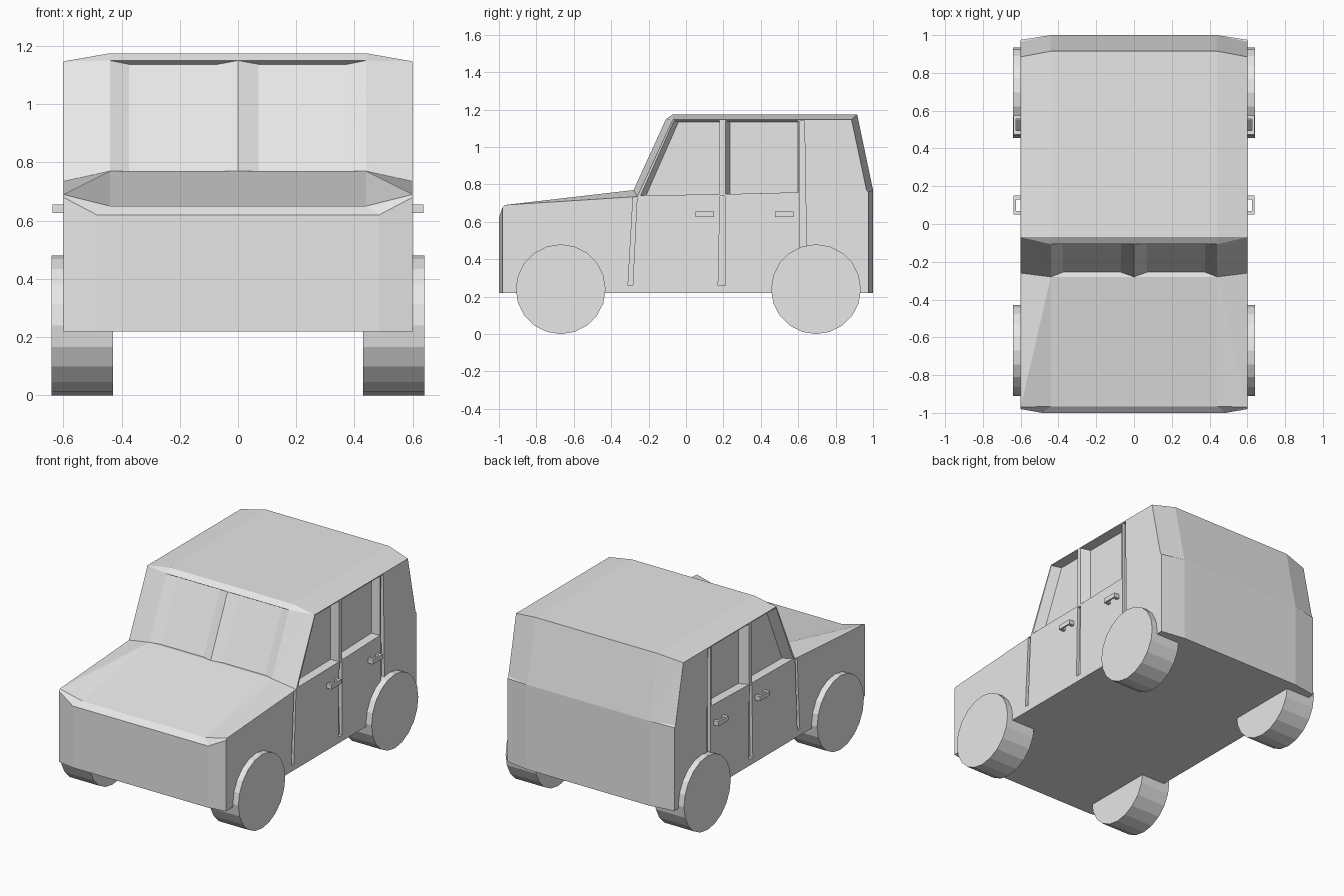
import bpy, bmesh, math
from mathutils import Vector

cube = bpy.data.objects.get("Cube")
if cube:
    bpy.data.objects.remove(cube, do_unlink=True)

# One light grey for everything
GREY = (0.8, 0.8, 0.8, 1)
paint = bpy.data.materials.new("light_grey")
paint.use_nodes = True
paint.diffuse_color = GREY
paint.node_tree.nodes["Principled BSDF"].inputs["Base Color"].default_value = GREY


def finish(name, bm):
    bmesh.ops.recalc_face_normals(bm, faces=bm.faces[:])
    mesh = bpy.data.meshes.new(name)
    bm.to_mesh(mesh)
    bm.free()
    mesh.materials.append(paint)
    obj = bpy.data.objects.new(name, mesh)
    bpy.context.collection.objects.link(obj)
    return obj


def loft(bm, rings):
    """Skin a row of equal closed rings and cap both ends."""
    rows = [[bm.verts.new(p) for p in ring] for ring in rings]
    for a, b in zip(rows, rows[1:]):
        for i in range(len(a)):
            j = (i + 1) % len(a)
            bm.faces.new((a[i], a[j], b[j], b[i]))
    bm.faces.new(rows[0])
    bm.faces.new(rows[-1])


def add_box(bm, low, high):
    (x0, y0, z0), (x1, y1, z1) = low, high
    loft(bm, [[(x, y0, z0), (x, y1, z0), (x, y1, z1), (x, y0, z1)] for x in (x0, x1)])


# Body: side profiles (y, z) lofted across the width
REAR = [(0.915, 1.175), (1, 0.77), (1, 0.76), (1, 0.22)]
NOSE = [(-1, 0.22), (-1, 0.62), (-0.965, 0.65), (-0.28, 0.77)]
ROOF = [(-0.107, 1.15), (-0.07, 1.175)]
frame = NOSE + [NOSE[-1], ROOF[0]] + ROOF + REAR
pane = NOSE + [(-0.255, 0.765), (-0.085, 1.137)] + ROOF + REAR
side = [(-0.98, 0.22), (-0.98, 0.68), (-0.97, 0.69), (-0.26, 0.735), (-0.26, 0.735),
        (-0.07, 1.147), (-0.07, 1.147), (-0.07, 1.147),
        (0.885, 1.147), (0.965, 0.77), (0.975, 0.76), (0.975, 0.22)]
half = [(0.6, side), (0.44, frame), (0.375, pane), (0.07, pane)]
stations = half + [(0, frame)] + [(-x, p) for x, p in reversed(half)]

bm = bmesh.new()
loft(bm, [[(x, y, z) for y, z in prof] for x, prof in stations])
bmesh.ops.remove_doubles(bm, verts=bm.verts[:], dist=0.0005)
for v in bm.verts:  # the front wall is a little wider than the hood
    if v.co.y < -0.99 and abs(v.co.x) > 0.4:
        v.co.x = math.copysign(0.485, v.co.x)
bmesh.ops.dissolve_limit(bm, angle_limit=0.002, verts=bm.verts[:], edges=bm.edges[:])
bmesh.ops.triangulate(bm, faces=[f for f in bm.faces if abs(f.normal.x) < 0.99])
body = finish("body", bm)

# Cutters for side windows and door seams: (outer outline, inner outline, depth)
front_window = ([(-0.243, 0.742), (-0.065, 1.141), (0.18, 1.141), (0.18, 0.747)],
                [(-0.213, 0.742), (-0.04, 1.135), (0.178, 1.135), (0.178, 0.747)], 0.06)
rear_window = ([(0.21, 0.748), (0.21, 1.141), (0.598, 1.141), (0.598, 0.758)],
               [(0.235, 0.748), (0.235, 1.135), (0.596, 1.135), (0.596, 0.758)], 0.06)
front_seam = [(-0.31, 0.26), (-0.285, 0.26), (-0.262, 0.732), (-0.283, 0.732)]
middle_seam = [(0.172, 0.26), (0.21, 0.26), (0.208, 0.738), (0.182, 0.738)]
rear_seam = [(0.608, 0.4), (0.645, 0.4), (0.633, 1.14), (0.608, 1.14)]
cuts = [front_window, rear_window]
cuts += [(s, s, 0.02) for s in (front_seam, middle_seam, rear_seam)]

bm = bmesh.new()
for sx in (1, -1):
    for outer, inner, depth in cuts:
        loft(bm, [[(sx * x, y, z) for y, z in ring]
                  for x, ring in ((0.6 - depth, inner), (0.6, outer), (0.65, outer))])
cutter = finish("side_cutter", bm)
cutter.hide_render = True
mod = body.modifiers.new("side_cuts", "BOOLEAN")
mod.operation = "DIFFERENCE"
mod.solver = "EXACT"
mod.object = cutter
deps = bpy.context.evaluated_depsgraph_get()
cut_mesh = bpy.data.meshes.new_from_object(body.evaluated_get(deps))
body.modifiers.clear()
body.data = cut_mesh
bpy.data.objects.remove(cutter, do_unlink=True)

# Wheels: solid twenty-sided drums
RADIUS, SIDES = 0.24, 20
for sx, sname in ((1, "left"), (-1, "right")):
    for y, yname in ((-0.67, "front"), (0.695, "rear")):
        bm = bmesh.new()
        angles = [math.tau * i / SIDES for i in range(SIDES)]
        loft(bm, [[(sx * x, y + RADIUS * math.sin(a), RADIUS - RADIUS * math.cos(a))
                   for a in angles] for x in (0.43, 0.64)])
        finish(f"{yname}_{sname}_wheel", bm)

    # Door handles: a grip bar on two posts
    for y, yname in ((0.05, "front"), (0.475, "rear")):
        bm = bmesh.new()
        for low, high in (((0.59, y, 0.626), (0.626, y + 0.02, 0.655)),
                          ((0.59, y + 0.08, 0.626), (0.626, y + 0.1, 0.655)),
                          ((0.626, y, 0.626), (0.637, y + 0.1, 0.655))):
            add_box(bm, low, high)
        for v in bm.verts:
            v.co.x *= sx
        finish(f"{yname}_{sname}_handle", bm)
